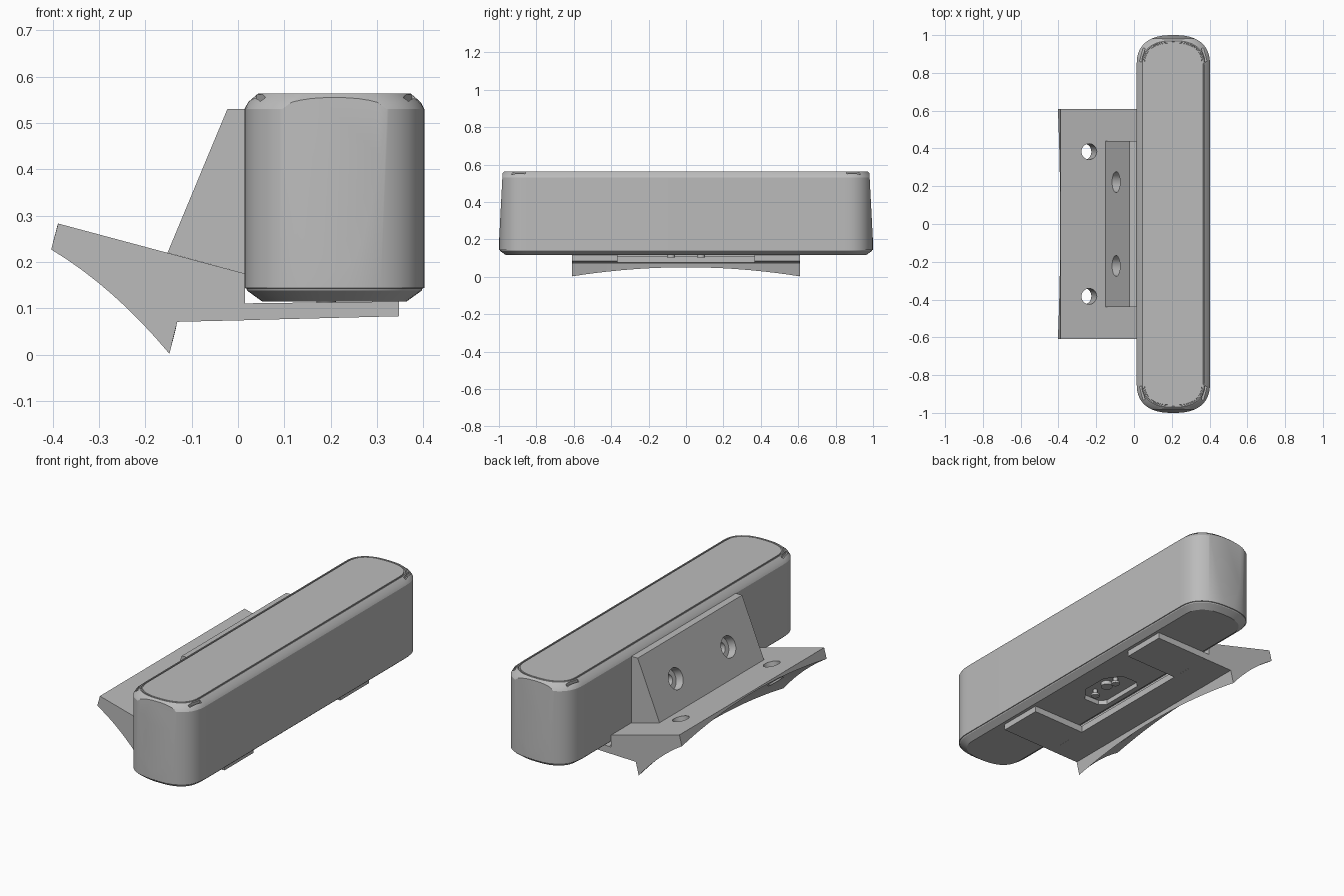
import bpy, bmesh, math
from mathutils import Vector, Matrix

cube = bpy.data.objects.get("Cube")
if cube:
    bpy.data.objects.remove(cube, do_unlink=True)

grey = bpy.data.materials.new("mid_grey")
grey.use_nodes = True
grey.diffuse_color = (0.5, 0.5, 0.5, 1)
grey.node_tree.nodes["Principled BSDF"].inputs["Base Color"].default_value = (0.5, 0.5, 0.5, 1)

CX = 0.208  # centre line of the case


def finish(name, bm):
    bmesh.ops.recalc_face_normals(bm, faces=bm.faces)
    mesh = bpy.data.meshes.new(name)
    bm.to_mesh(mesh)
    bm.free()
    mesh.materials.append(grey)
    ob = bpy.data.objects.new(name, mesh)
    bpy.context.collection.objects.link(ob)
    return ob


def loft(rings):
    """Closed skin through equal rings of points, capped at both ends."""
    bm = bmesh.new()
    rows = [[bm.verts.new(p) for p in ring] for ring in rings]
    n = len(rows[0])
    for a, b in zip(rows, rows[1:]):
        for i in range(n):
            j = (i + 1) % n
            bm.faces.new((a[i], a[j], b[j], b[i]))
    bm.faces.new(rows[0])
    bm.faces.new(rows[-1])
    return bm


def prism(name, profile, y0, y1):
    return finish(name, loft([[(x, y, z) for x, z in profile] for y in (y0, y1)]))


def cylinder(name, centre, axis, radius, length, sides=32):
    bm = bmesh.new()
    turn = Vector(axis).to_track_quat('Z', 'Y').to_matrix().to_4x4()
    bmesh.ops.create_cone(bm, cap_ends=True, segments=sides, radius1=radius, radius2=radius,
                          depth=length, matrix=Matrix.Translation(centre) @ turn)
    return finish(name, bm)


def cut(ob, cutters):
    for c in cutters:
        c.hide_render = True
        mod = ob.modifiers.new("cut", 'BOOLEAN')
        mod.operation, mod.solver, mod.object = 'DIFFERENCE', 'EXACT', c
    bpy.context.view_layer.update()
    done = ob.evaluated_get(bpy.context.evaluated_depsgraph_get())
    mesh = bpy.data.meshes.new_from_object(done)
    ob.modifiers.clear()
    ob.data = mesh
    for c in cutters:
        bpy.data.objects.remove(c, do_unlink=True)


def smooth(ob, angle=25):
    bpy.ops.object.select_all(action='DESELECT')
    bpy.context.view_layer.objects.active = ob
    ob.select_set(True)
    bpy.ops.object.shade_smooth_by_angle(angle=math.radians(angle))


def plan(z, inset):
    """Long outline with soft superellipse ends."""
    ring = []
    for end in (1, -1):
        for i in range(29):
            t = math.pi * i / 28
            c, s = math.cos(t), math.sin(t)
            x = math.copysign(abs(c) ** 0.8, c) * (0.194 - inset)
            y = 0.84 + (0.16 - inset) * max(s, 0) ** 0.8
            ring.append((CX + end * x, end * y, z))
    return ring


# Case with chamfered rims and a fine groove round the lid
levels = [(0.115, 0.038), (0.138, 0.006), (0.143, 0.004), (0.144, 0), (0.53, 0), (0.545, 0.008),
          (0.564, 0.03), (0.564, 0.035), (0.559, 0.036), (0.559, 0.041), (0.564, 0.042)]
bm = loft([plan(z, d) for z, d in levels])
# Slanted flat on each end
for s in (1, -1):
    res = bmesh.ops.bisect_plane(bm, geom=bm.verts[:] + bm.edges[:] + bm.faces[:],
                                 plane_co=(0, s * 0.999, 0.2), plane_no=(0, s, 0.052), clear_outer=True)
    rim = [e for e in res["geom_cut"] if isinstance(e, bmesh.types.BMEdge)]
    bmesh.ops.holes_fill(bm, edges=rim, sides=0)
case = finish("case", bm)

# Corner slots and the contact recess underneath
cutters = []
for sx in (1, -1):
    for sy in (1, -1):
        bm = bmesh.new()
        bmesh.ops.create_cube(bm, size=1, matrix=Matrix.Translation((CX + sx * 0.164, sy * 0.895, 0.553))
                              @ Matrix.Rotation(sx * sy * 0.26, 4, 'Z') @ Matrix.Diagonal((0.012, 0.075, 0.016, 1)))
        cutters.append(finish("slot_cutter", bm))
shape = [(0.08, -0.12), (0.11, -0.15), (0.2, -0.15), (0.26, -0.07),
         (0.26, 0.07), (0.2, 0.15), (0.11, 0.15), (0.08, 0.12)]
cutters.append(finish("recess_cutter", loft([[(x, y, z) for x, y in shape] for z in (0.1, 0.14)])))
cut(case, cutters)
smooth(case)

# Contact pins and centre screw
for y in (-0.08, 0.08):
    smooth(cylinder("contact_pin", (0.19, y, 0.125), (0, 0, 1), 0.012, 0.04, 20))
    smooth(cylinder("pin_head", (0.19, y, 0.11), (0, 0, 1), 0.021, 0.012, 20))
smooth(cylinder("centre_screw", (0.19, 0.01, 0.132), (0, 0, 1), 0.03, 0.024, 20))

# Saddle plate: underside hollowed along its length and across it
rings = []
for k in range(25):
    y = -0.61 + 1.22 * k / 24
    lift = 0.05 * (1 - (y / 0.61) ** 2)
    ring = [(0.015, y, 0.175), (-0.388, y, 0.283)]
    for i in range(9):
        t = i / 8
        up = lift + 0.016 * 4 * t * (1 - t)
        ring.append((-0.403 + 0.255 * t + 0.25 * up, y, 0.227 - 0.225 * t + 0.97 * up))
    ring += [(-0.131, y, 0.071), (0.04, y, 0.075), (0.04, y, 0.111), (0.015, y, 0.11)]
    rings.append(ring)
plate = finish("saddle_plate", loft(rings))
cut(plate, [cylinder("hole_cutter", (-0.249, s * 0.383, 0.2), (0.26, 0, 0.97), 0.042, 0.5) for s in (1, -1)])
smooth(plate)

# Support arms under the case
for s in (1, -1):
    prism("support_arm", [(0.03, 0.075), (0.347, 0.083), (0.347, 0.115), (0.03, 0.111)], s * 0.366, s * 0.61)

# Sloped back rest with stepped screw holes
rest = prism("back_rest", [(0.015, 0.53), (-0.023, 0.53), (-0.152, 0.22), (0.015, 0.175)], -0.44, 0.44)
axis = Vector((0.923, 0, -0.384))
holes = []
for s in (1, -1):
    mouth = Vector((-0.095, s * 0.222, 0.357))
    holes.append(cylinder("bore_cutter", mouth, axis, 0.055, 0.09))
    holes.append(cylinder("hole_cutter", mouth + axis * 0.05, axis, 0.028, 0.2))
cut(rest, holes)
smooth(rest)
